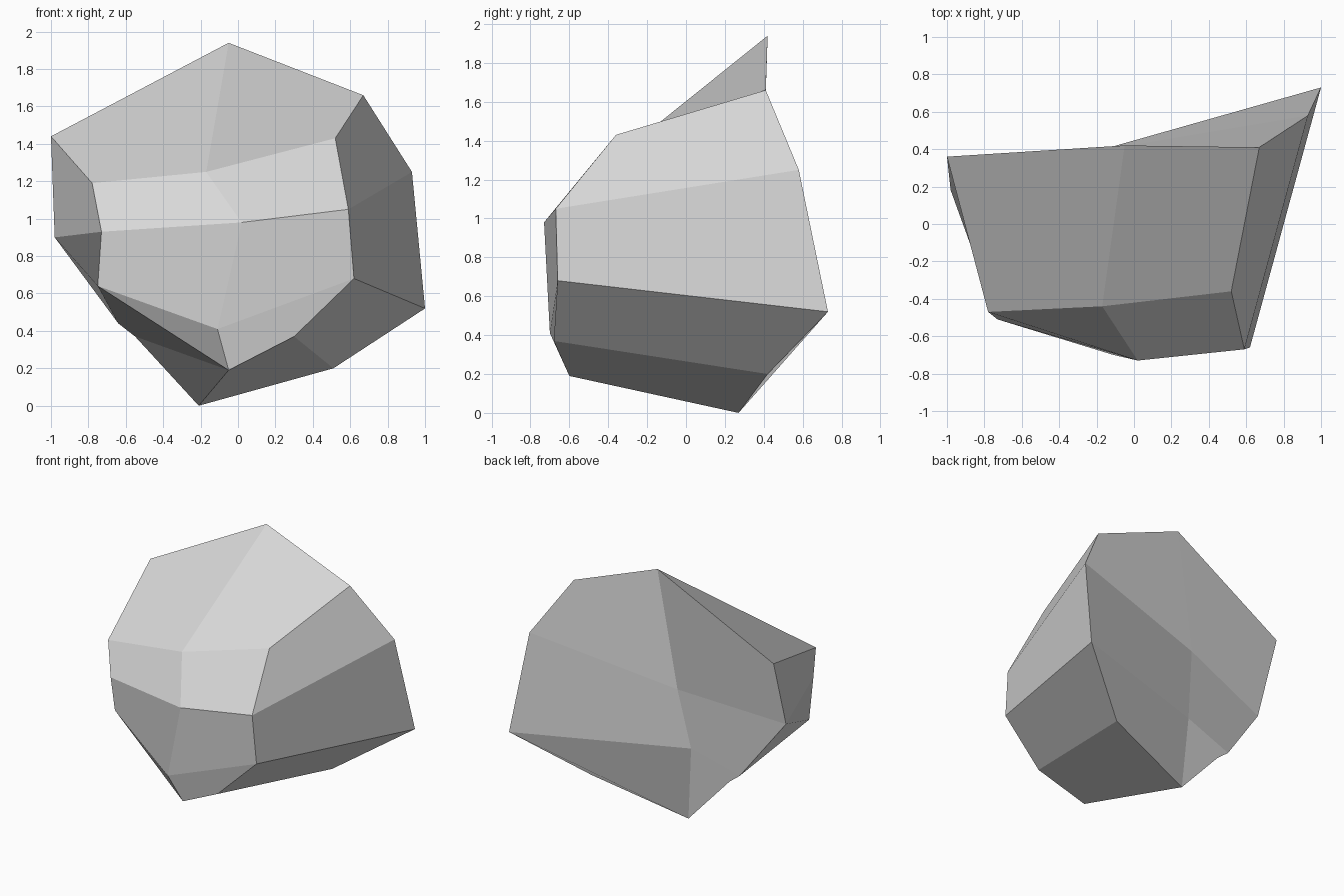
import bpy
import bmesh

default_cube = bpy.data.objects.get("Cube")
if default_cube:
    bpy.data.objects.remove(default_cube, do_unlink=True)


def flat_material(name, colour):
    """Plain single-colour material for viewport and render."""
    material = bpy.data.materials.new(name)
    material.use_nodes = True
    material.diffuse_color = colour
    shader = next(n for n in material.node_tree.nodes if n.type == "BSDF_PRINCIPLED")
    shader.inputs["Base Color"].default_value = colour
    shader.inputs["Roughness"].default_value = 0.9
    return material


# Matching outlines, clockwise from the upper left corner
front_outline = [
    (-.78, -.47, 1.19), (-.17, -.44, 1.25), (.52, -.36, 1.43),
    (.59, -.67, 1.05), (.62, -.66, .68), (.3, -.68, .37),
    (-.05, -.6, .19), (-.75, -.43, .64), (-.73, -.51, .93),
]
back_outline = [
    (-1, .36, 1.44), (-.05, .42, 1.94), (.67, .41, 1.66),
    (.93, .58, 1.25), (1, .73, .52), (.51, .42, .2),
    (-.21, .27, 0), (-.64, .26, .44), (-.98, .18, .9),
]

bm = bmesh.new()
front = [bm.verts.new(p) for p in front_outline]
back = [bm.verts.new(p) for p in back_outline]
notch = bm.verts.new((-.55, .255, .37))


def cap(ring, upper_hub, lower_hub):
    """Close an outline with faceted quads around two inner points."""
    upper, lower = bm.verts.new(upper_hub), bm.verts.new(lower_hub)
    top_left, top, top_right, right, low_right, base_right, base, low_left, left = ring
    for corners in (
        (top_left, top, upper, left),
        (top_right, right, upper, top),
        (upper, right, low_right, lower),
        (left, upper, lower, low_left),
        (low_right, base_right, base, lower),
    ):
        bm.faces.new(corners)
    return lower


# Front facets, ending in a small triangle at the lower left
front_hub = cap(front, (.02, -.73, .98), (-.11, -.7, .41))
bm.faces.new((front_hub, front[6], front[7]))

# Back facets, with the chipped corner at the lower left
back_hub = cap(back, (-.2, .39, 1.04), (-.25, .295, .56))
bm.faces.new((back_hub, back[6], notch, back[7]))

# Side facets joining the two outlines
for i in range(len(front)):
    j = (i + 1) % len(front)
    if i == 6:
        for corners in (
            (front[j], back[j], notch),
            (front[j], notch, front[i]),
            (notch, back[i], front[i]),
        ):
            bm.faces.new(corners)
    else:
        bm.faces.new((front[i], back[i], back[j], front[j]))

bmesh.ops.recalc_face_normals(bm, faces=bm.faces[:])
mesh = bpy.data.meshes.new("rock")
bm.to_mesh(mesh)
bm.free()

# Flat-shaded stone
rock = bpy.data.objects.new("rock", mesh)
bpy.context.collection.objects.link(rock)
mesh.materials.append(flat_material("stone_grey", (.68, .68, .68, 1)))
